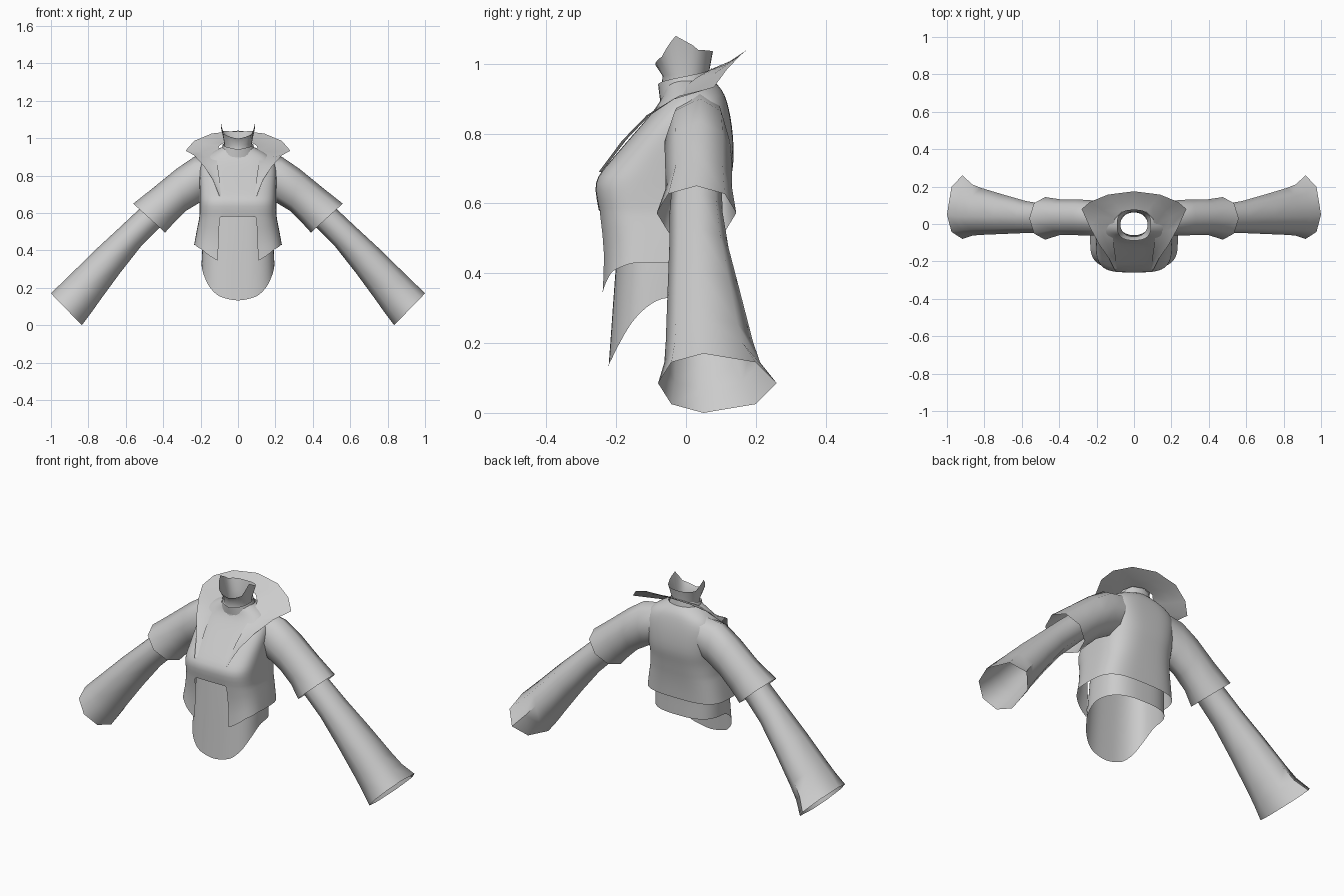
import bpy, bmesh, math

if "Cube" in bpy.data.objects:
    bpy.data.objects.remove(bpy.data.objects["Cube"])

cloth = bpy.data.materials.new("grey_cloth")
cloth.diffuse_color = (0.6, 0.6, 0.6, 1)
cloth.use_nodes = True
cloth.node_tree.nodes["Principled BSDF"].inputs["Base Color"].default_value = cloth.diffuse_color
N = 48  # columns around the body; column 0 is the front centre


def spow(v, e):
    return math.copysign(abs(v) ** e, v)


def interp(keys, t):
    for (a, va), (b, vb) in zip(keys, keys[1:]):
        if t <= b:
            return va + (vb - va) * (t - a) / (b - a)
    return keys[-1][1]


def loft(name, rows, closed=True, skip=None, subdiv=True, mirror=False, angle=60):
    """Skin a list of equally long point rows."""
    bm = bmesh.new()
    grid = [[bm.verts.new(p) for p in row] for row in rows]
    n = len(rows[0])
    for i in range(len(rows) - 1):
        for j in range(n if closed else n - 1):
            if skip and skip(i, j):
                continue
            k = (j + 1) % n
            bm.faces.new((grid[i][j], grid[i][k], grid[i + 1][k], grid[i + 1][j]))
    bmesh.ops.delete(bm, geom=[v for v in bm.verts if not v.link_faces], context='VERTS')
    bmesh.ops.recalc_face_normals(bm, faces=bm.faces)
    me = bpy.data.meshes.new(name)
    bm.to_mesh(me)
    bm.free()
    me.materials.append(cloth)
    ob = bpy.data.objects.new(name, me)
    bpy.context.collection.objects.link(ob)
    bpy.context.view_layer.objects.active = ob
    ob.select_set(True)
    bpy.ops.object.shade_smooth_by_angle(angle=math.radians(angle))
    ob.select_set(False)
    if mirror:
        ob.modifiers.new("mirror", 'MIRROR').use_mirror_merge = False
    if subdiv:
        s = ob.modifiers.new("smooth", 'SUBSURF')
        s.levels = s.render_levels = 1
        s.boundary_smooth = 'PRESERVE_CORNERS'
    return ob


def body_ring(z, hw, front, back, e, eb=None, n=N):
    """Rounded ring; z is a height or a function of degrees from the front,
    e and eb set how boxy the front and back halves are."""
    out = []
    for j in range(n):
        a = 2 * math.pi * j / n
        d = math.degrees(a)
        d = min(d, 360 - d)
        h = z(d) if callable(z) else z
        p = e if d <= 90 or eb is None else eb
        out.append((hw * spow(math.sin(a), p),
                    (front + back) / 2 - (back - front) / 2 * spow(math.cos(a), p), h))
    return out


def sleeve_ring(top, low, front, back, mid=.04, n=8):
    """Slanted ring from its top and low (x, z) points; mid is their y."""
    out = []
    for j in range(n):
        a = 2 * math.pi * j / n
        c, s = (1 + math.cos(a)) / 2, math.sin(a)
        out.append((low[0] + (top[0] - low[0]) * c,
                    mid + s * ((back - mid) if s > 0 else (mid - front)),
                    low[1] + (top[1] - low[1]) * c))
    return out


# Jacket body: hem rows follow a slanted hem, front is cut away below the bust
hem_keys = [(0, .345), (15, .345), (45, .405), (75, .43), (180, .43)]


def hem(t):
    return lambda d: interp(hem_keys, d) * (1 - t) + .575 * t


jacket = [
    body_ring(hem(0), .235, -.242, .095, .57, .6),
    body_ring(hem(.5), .222, -.235, .10, .57, .6),
    body_ring(hem(.97), .208, -.25, .11, .55, .62),
    body_ring(.58, .207, -.25, .112, .55, .62),
    body_ring(.64, .205, -.262, .122, .52, .65),
    body_ring(.675, .205, -.257, .13, .54, .65),
    body_ring(.72, .205, -.218, .138, .57, .65),
    body_ring(.79, .207, -.158, .136, .57, .65),
    body_ring(.85, .205, -.105, .128, .6, .65),
    body_ring(.895, .185, -.07, .117, .7),
    body_ring(.925, .14, -.062, .105, .85),
    body_ring(.95, .09, -.06, .08, 1),
]
loft("jacket_body", jacket, skip=lambda i, j: i < 3 and (j < 2 or j >= N - 2))

# Short jacket sleeves
loft("jacket_sleeves", [
    sleeve_ring((.13, .918), (.17, .68), -.045, .118),
    sleeve_ring((.235, .90), (.205, .655), -.062, .126),
    sleeve_ring((.33, .835), (.28, .61), -.06, .132),
    sleeve_ring((.45, .737), (.34, .55), -.058, .132),
    sleeve_ring((.56, .65), (.39, .495), -.084, .144, .03),
], subdiv=False, mirror=True)

# Long flared undershirt sleeves
loft("shirt_sleeves", [
    sleeve_ring((.36, .77), (.29, .65), -.035, .10),
    sleeve_ring((.52, .628), (.42, .52), -.047, .105),
    sleeve_ring((.63, .525), (.52, .42), -.048, .122),
    sleeve_ring((.76, .405), (.63, .28), -.053, .156),
    sleeve_ring((.89, .277), (.74, .13), -.058, .192),
    sleeve_ring((.945, .224), (.785, .066), -.062, .212),
    sleeve_ring((1.0, .17), (.835, .0), -.08, .26, .05),
], subdiv=False, mirror=True)

# Undershirt body with a long rounded front tail
tail_keys = [(0, .13), (25, .155), (45, .203), (65, .265), (90, .33), (180, .33)]


def tail(t):
    return lambda d: interp(tail_keys, d) * (1 - t) + .5 * t


loft("shirt_body", [
    body_ring(tail(0), .195, -.222, .085, .72),
    body_ring(tail(.3), .193, -.214, .085, .72),
    body_ring(tail(.65), .19, -.205, .085, .72),
    body_ring(.5, .185, -.195, .09, .7),
    body_ring(.62, .182, -.185, .10, .65),
])

# Wide pointed lapel collar, half outline mirrored across the back
inner = [(.09, -.235, .70), (.10, -.165, .79), (.11, -.10, .86), (.115, -.05, .90),
         (.11, -.01, .93), (.10, .03, .96), (.065, .065, .98), (0, .078, .987)]
outer = [(.10, -.25, .69), (.135, -.183, .78), (.185, -.112, .853), (.235, -.02, .908),
         (.28, .08, .933), (.235, .118, .985), (.14, .157, 1.025), (0, .175, 1.04)]


def both(half):
    return half + [(-x, y, z) for x, y, z in reversed(half[:-1])]


def blend(t, lift):
    return [tuple(a + (b - a) * t for a, b in zip(p, q))[:2] + (p[2] + (q[2] - p[2]) * t - lift,)
            for p, q in zip(inner, outer)]


loft("lapel_collar", [both(inner), both(blend(.5, .006)), both(outer)],
     closed=False, subdiv=False, angle=80)

# Slanted neckband at the base of the neck
loft("neckband", [
    body_ring(.90, .10, -.075, .085, 1, n=32),
    body_ring(lambda d: .94 + .048 * d / 180, .082, -.08, .074, 1, n=32),
], subdiv=False)

# Standing shirt collar with two raised points
rim = [(0, .997), (45, 1.02), (78.75, 1.08), (112.5, 1.04), (180, 1.035)]
loft("neck_collar", [
    body_ring(.89, .078, -.075, .062, 1, n=32),
    body_ring(.935, .073, -.07, .064, 1, n=32),
    body_ring(lambda d: .965 + .01 * d / 180, .073, -.067, .066, .9, n=32),
    body_ring(lambda d: interp(rim, d), .092, -.088, .077, .75, n=32),
], subdiv=False)
